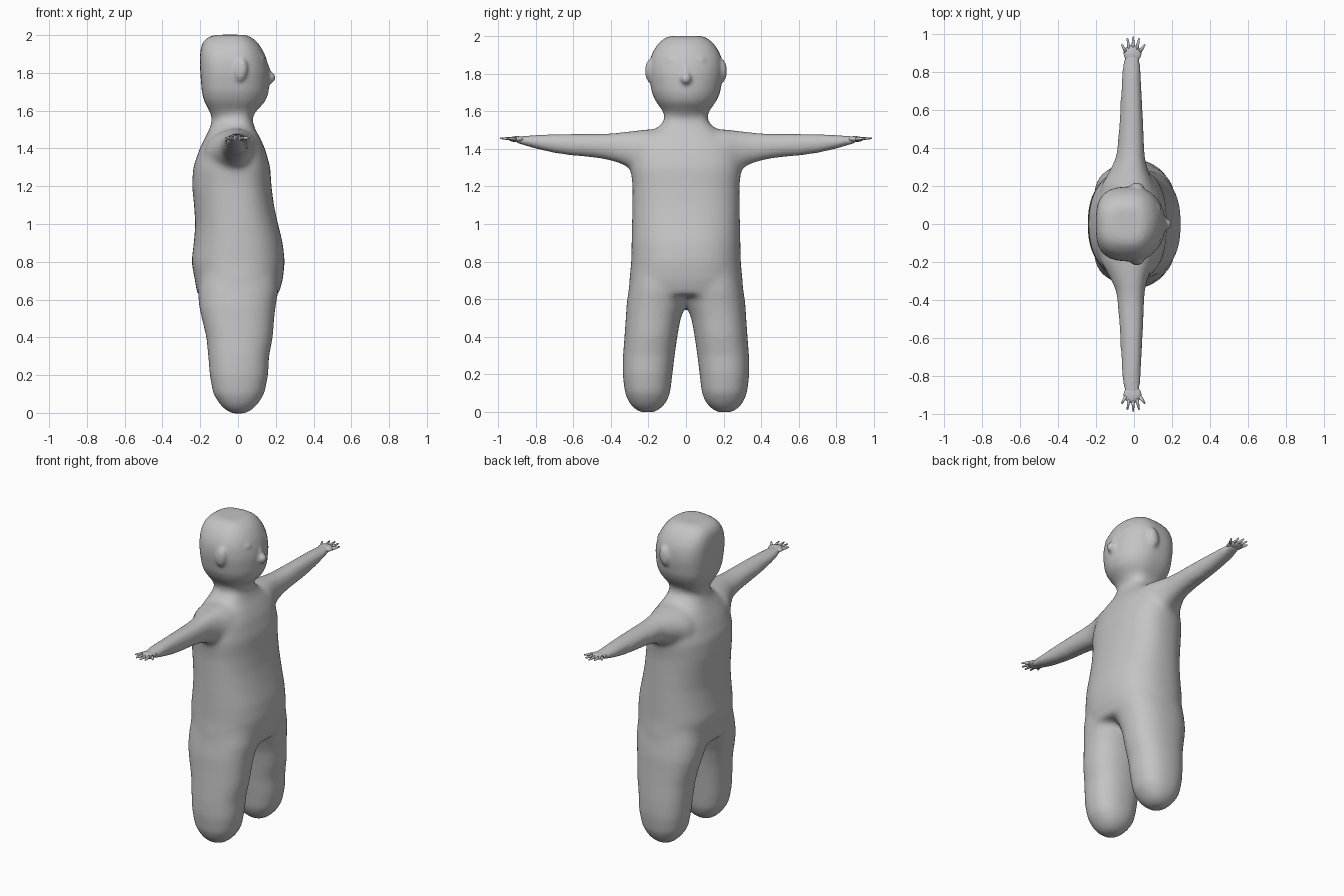
import bpy, bmesh, math
from mathutils import Matrix, Vector

if "Cube" in bpy.data.objects:
    bpy.data.objects.remove(bpy.data.objects["Cube"])

skin = bpy.data.materials.new("plain grey")
skin.diffuse_color = (0.55, 0.55, 0.55, 1)
skin.use_nodes = True
skin.node_tree.nodes["Principled BSDF"].inputs["Base Color"].default_value = skin.diffuse_color


def make_object(name, bm):
    bmesh.ops.recalc_face_normals(bm, faces=bm.faces[:])
    mesh = bpy.data.meshes.new(name)
    bm.to_mesh(mesh)
    bm.free()
    ob = bpy.data.objects.new(name, mesh)
    bpy.context.collection.objects.link(ob)
    mesh.materials.append(skin)
    return ob


def spow(v, e):
    return math.copysign(abs(v) ** (2 / e), v)


def loft(bm, rings, axis="z", side=1, back=2.3, front=2.3, n=48):
    """Closed superellipse loft; each ring is (position, x0, x1, w0, w1)."""
    loops = []
    for t, x0, x1, w0, w1 in rings:
        loop = []
        for i in range(n):
            a = 2 * math.pi * i / n
            c, s = math.cos(a), math.sin(a)
            e = front if c > 0 else back
            x = (x1 if c > 0 else -x0) * spow(c, e)
            w = (w0 + w1) / 2 + (w1 - w0) / 2 * spow(s, e)
            co = (x, side * w, t) if axis == "z" else (x, side * t, w)
            loop.append(bm.verts.new(co))
        loops.append(loop)
    for p, q in zip(loops, loops[1:]):
        for i in range(n):
            j = (i + 1) % n
            bm.faces.new((p[i], p[j], q[j], q[i]))
    bm.faces.new(loops[0][::-1])
    bm.faces.new(loops[-1])


def ellipsoid(bm, centre, radii, tilt=0):
    m = (Matrix.Translation(centre) @ Matrix.Rotation(tilt, 4, "Y")
         @ Matrix.Diagonal((*radii, 1)))
    bmesh.ops.create_uvsphere(bm, u_segments=24, v_segments=16, radius=1, matrix=m)


def fuse(ob, voxel, passes):
    """Melt overlapping shells into one smooth skin."""
    r = ob.modifiers.new("fuse", "REMESH")
    r.mode = "VOXEL"
    r.voxel_size = voxel
    s = ob.modifiers.new("soften", "SMOOTH")
    s.factor = 0.5
    s.iterations = passes
    dg = bpy.context.evaluated_depsgraph_get()
    mesh = bpy.data.meshes.new_from_object(ob.evaluated_get(dg))
    ob.modifiers.clear()
    ob.data = mesh


def sym(rows):
    return [(t, a, b, -w, w) for t, a, b, w in rows]


bm = bmesh.new()
# torso and neck
loft(bm, sym([
    (0.62, -.215, .212, .30), (0.70, -.228, .237, .302), (0.80, -.247, .248, .292),
    (0.90, -.234, .237, .29), (1.00, -.226, .212, .288), (1.10, -.233, .19, .286),
    (1.20, -.243, .177, .285), (1.30, -.238, .171, .295), (1.40, -.203, .143, .28),
    (1.46, -.173, .115, .23), (1.50, -.152, .092, .165), (1.55, -.138, .075, .115),
    (1.64, -.138, .08, .115)]), back=2.3, front=2.4)
# head, squarer at the back
loft(bm, sym([
    (1.56, -.135, .07, .10), (1.60, -.152, .10, .122), (1.65, -.18, .148, .160),
    (1.70, -.192, .165, .183), (1.80, -.20, .168, .199), (1.86, -.202, .156, .196),
    (1.90, -.202, .143, .186), (1.95, -.194, .115, .158), (1.98, -.175, .085, .128),
    (2.002, -.13, .05, .095)]), back=3.2, front=2.0)
for s in (1, -1):
    # legs
    loft(bm, [
        (-.004, -.035, .04, .165, .245), (.02, -.073, .08, .130, .282),
        (.05, -.10, .108, .104, .305), (.10, -.132, .14, .084, .326),
        (.20, -.150, .160, .072, .338), (.30, -.158, .165, .060, .336),
        (.40, -.168, .185, .046, .328), (.50, -.192, .192, .028, .321),
        (.57, -.208, .200, .000, .317), (.65, -.212, .215, -.03, .306),
        (.75, -.20, .21, -.03, .29)], side=s)
    # arms, flared into the shoulders
    loft(bm, [
        (.12, -.18, .12, 1.23, 1.505), (.20, -.175, .11, 1.245, 1.505),
        (.28, -.13, .075, 1.285, 1.497), (.35, -.097, .058, 1.322, 1.489),
        (.42, -.088, .054, 1.342, 1.483), (.50, -.082, .051, 1.354, 1.482),
        (.60, -.075, .047, 1.362, 1.482), (.70, -.071, .042, 1.376, 1.480),
        (.80, -.068, .037, 1.399, 1.476), (.87, -.060, .036, 1.420, 1.471),
        (.92, -.056, .038, 1.436, 1.467)], axis="y", side=s, back=2, front=2)
body = make_object("body", bm)
fuse(body, 0.012, 22)

# facial features fused into the softened body
bm = bmesh.new()
bm.from_mesh(body.data)
ellipsoid(bm, (.158, 0, 1.775), (.042, .031, .034))
ellipsoid(bm, (.150, 0, 1.812), (.022, .022, .055), -0.25)
for s in (1, -1):
    ellipsoid(bm, (.015, s * .192, 1.815), (.036, .026, .062), 0.15)
    ellipsoid(bm, (.116, s * .075, 1.872), (.027, .034, .02))
old = body
body = make_object("body", bm)
bpy.data.objects.remove(old)
body.name = "body"
fuse(body, 0.01, 4)

# hands: a flat palm with five tapered fingers
for s, label in ((1, "left"), (-1, "right")):
    bm = bmesh.new()
    ellipsoid(bm, (-.008, s * .90, 1.452), (.047, .045, .016))
    for k in range(-2, 3):
        base = Vector((-.006 + k * .018, s * .91, 1.453))
        tip = Vector((-.004 + k * .031, s * (.99 - .0105 * k * k), 1.457))
        d = tip - base
        m = (Matrix.Translation((base + tip) / 2)
             @ d.to_track_quat("Z", "Y").to_matrix().to_4x4())
        bmesh.ops.create_cone(bm, cap_ends=True, segments=12, radius1=.0115,
                              radius2=.004, depth=d.length, matrix=m)
    make_object(label + "_hand", bm)

# smooth shading and material everywhere
for ob in bpy.context.collection.objects:
    if not ob.data.materials:
        ob.data.materials.append(skin)
    for p in ob.data.polygons:
        p.use_smooth = True
        p.material_index = 0
